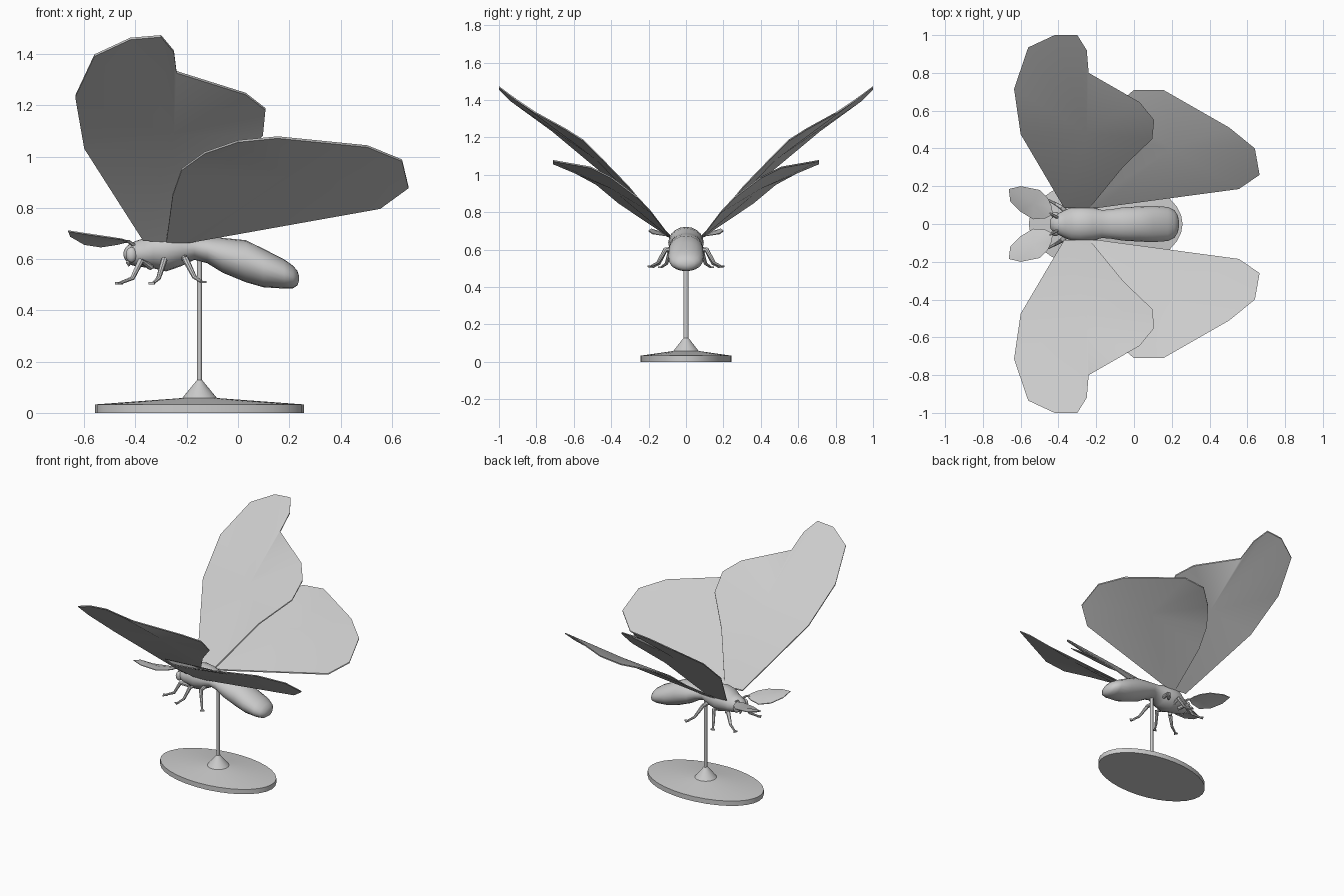
import bpy, bmesh, math
from mathutils import Vector

grey = bpy.data.materials.new("light grey")
grey.diffuse_color = (0.6, 0.6, 0.6, 1)


def finish(name, bm, angle=40):
    bmesh.ops.recalc_face_normals(bm, faces=bm.faces)
    mesh = bpy.data.meshes.new(name)
    bm.to_mesh(mesh)
    bm.free()
    mesh.materials.append(grey)
    ob = bpy.data.objects.new(name, mesh)
    bpy.context.collection.objects.link(ob)
    bpy.ops.object.select_all(action='DESELECT')
    bpy.context.view_layer.objects.active = ob
    ob.select_set(True)
    bpy.ops.object.shade_smooth_by_angle(angle=math.radians(angle))
    return ob


def mirror(ob):
    m = ob.modifiers.new("other side", 'MIRROR')
    m.use_axis = (False, True, False)


def loft(bm, rings):
    # skin a list of closed rings and cap both ends
    vs = [[bm.verts.new(p) for p in r] for r in rings]
    n = len(vs[0])
    for a, b in zip(vs, vs[1:]):
        for i in range(n):
            bm.faces.new((a[i], a[(i + 1) % n], b[(i + 1) % n], b[i]))
    bm.faces.new(vs[0])
    bm.faces.new(vs[-1])


def plate(name, hub, rim, thick):
    # thin two-sided panel, each side fanned from a slightly raised hub
    bm = bmesh.new()
    n = len(rim)
    sides = []
    for dz in (-thick / 2, thick / 2):
        up = Vector((0, 0, dz))
        h = bm.verts.new(Vector(hub) + up)
        vs = [bm.verts.new(Vector(p) + up) for p in rim]
        for i in range(n):
            bm.faces.new((h, vs[i], vs[(i + 1) % n]))
        sides.append(vs)
    a, b = sides
    for i in range(n):
        bm.faces.new((a[i], a[(i + 1) % n], b[(i + 1) % n], b[i]))
    mirror(finish(name, bm))


def tube(bm, pts, radii, n=8):
    pts = [Vector(p) for p in pts]
    rings = []
    for i, p in enumerate(pts):
        d = (pts[min(i + 1, len(pts) - 1)] - pts[max(i - 1, 0)]).normalized()
        u = d.cross(Vector((0, 1, 0.3))).normalized()
        v = d.cross(u)
        rings.append([p + radii[i] * (u * math.cos(k * math.tau / n) + v * math.sin(k * math.tau / n))
                      for k in range(n)])
    loft(bm, rings)


# Wings and leaf-shaped antennae
plate("fore_wing", (-0.25, 0.48, 1.085), [
    (-0.37, 0.085, 0.675), (-0.60, 0.475, 1.035), (-0.635, 0.715, 1.235), (-0.56, 0.935, 1.395),
    (-0.42, 1.0, 1.46), (-0.30, 1.0, 1.47), (-0.25, 0.92, 1.41), (-0.24, 0.80, 1.33),
    (0.03, 0.645, 1.245), (0.107, 0.55, 1.185), (0.097, 0.45, 1.085), (-0.055, 0.305, 0.935),
    (-0.235, 0.085, 0.668)], 0.008)
plate("hind_wing", (0.2, 0.4, 0.93), [
    (-0.28, 0.085, 0.665), (-0.255, 0.36, 0.85), (-0.22, 0.48, 0.95), (-0.13, 0.60, 1.015),
    (0, 0.71, 1.06), (0.155, 0.71, 1.075), (0.505, 0.51, 1.04), (0.64, 0.40, 0.985),
    (0.665, 0.26, 0.88), (0.555, 0.185, 0.80), (-0.19, 0.085, 0.667)], 0.008)
plate("antenna", (-0.53, 0.11, 0.675), [
    (-0.43, 0.05, 0.668), (-0.435, 0.09, 0.672), (-0.455, 0.135, 0.678), (-0.5, 0.18, 0.685),
    (-0.6, 0.2, 0.70), (-0.663, 0.185, 0.71), (-0.655, 0.12, 0.69), (-0.60, 0.065, 0.658),
    (-0.535, 0.025, 0.648), (-0.47, 0.03, 0.658)], 0.005)

# Body: head, thorax and abdomen as one run of ovals (x, centre z, half width, half height)
sections = [(-0.446, 0.62, 0.012, 0.01), (-0.44, 0.62, 0.028, 0.024), (-0.42, 0.62, 0.048, 0.042),
            (-0.39, 0.622, 0.062, 0.052), (-0.365, 0.625, 0.074, 0.057), (-0.33, 0.637, 0.088, 0.073),
            (-0.28, 0.637, 0.095, 0.085), (-0.22, 0.643, 0.088, 0.07), (-0.17, 0.645, 0.074, 0.048),
            (-0.12, 0.636, 0.078, 0.052), (-0.06, 0.615, 0.088, 0.068), (0.03, 0.592, 0.093, 0.082),
            (0.10, 0.565, 0.096, 0.075), (0.18, 0.542, 0.09, 0.057), (0.215, 0.53, 0.072, 0.044),
            (0.232, 0.526, 0.045, 0.028), (0.238, 0.525, 0.015, 0.01)]
bm = bmesh.new()
loft(bm, [[(x, ry * math.cos(k * math.tau / 20), z + rz * math.sin(k * math.tau / 20)) for k in range(20)]
          for x, z, ry, rz in sections])
finish("body", bm, 60)

# Eyes
bm = bmesh.new()
bmesh.ops.create_uvsphere(bm, u_segments=14, v_segments=10, radius=1)
bmesh.ops.scale(bm, vec=(0.022, 0.018, 0.03), verts=bm.verts)
bmesh.ops.translate(bm, vec=(-0.416, 0.046, 0.617), verts=bm.verts)
mirror(finish("eye", bm))

# Antenna stalks and mouth feelers
bm = bmesh.new()
tube(bm, [(-0.40, 0.03, 0.65), (-0.425, 0.045, 0.668), (-0.45, 0.06, 0.67)], [0.008, 0.007, 0.004])
tube(bm, [(-0.42, 0.015, 0.60), (-0.43, 0.02, 0.585), (-0.425, 0.02, 0.572)], [0.009, 0.008, 0.003])
mirror(finish("feelers", bm))

# Legs with small splayed feet
legs = {"front_leg": [(-0.34, 0.04, 0.57), (-0.38, 0.085, 0.592), (-0.412, 0.105, 0.525), (-0.46, 0.13, 0.507)],
        "middle_leg": [(-0.29, 0.05, 0.58), (-0.288, 0.11, 0.597), (-0.31, 0.145, 0.525), (-0.33, 0.18, 0.507)],
        "rear_leg": [(-0.21, 0.05, 0.605), (-0.205, 0.11, 0.60), (-0.17, 0.15, 0.53), (-0.143, 0.185, 0.512)]}
for name, pts in legs.items():
    bm = bmesh.new()
    tube(bm, pts, [0.014, 0.013, 0.009, 0.006])
    f = Vector(pts[-1])
    d = f - Vector(pts[-2])
    d.z = 0
    d.normalize()
    side = Vector((-d.y, d.x, 0))
    tip = f + d * 0.016
    loft(bm, [[f + Vector((0, 0, z)) - d * 0.012, tip + side * 0.014 + Vector((0, 0, z)),
               tip - side * 0.014 + Vector((0, 0, z))] for z in (-0.006, 0.003)])
    mirror(finish(name, bm))

# Stand: oval base, cone collar and rod (half length, half width, z)
bm = bmesh.new()
N = 32
rings = [(0.407, 0.243, 0), (0.407, 0.243, 0.033), (0.068, 0.068, 0.058), (0.066, 0.066, 0.06),
         (0.010, 0.013, 0.128), (0.010, 0.013, 0.62)]
loft(bm, [[(-0.15 + a * math.cos(k * math.tau / N), b * math.sin(k * math.tau / N), z) for k in range(N)]
          for a, b, z in rings])
finish("stand", bm, 30)
